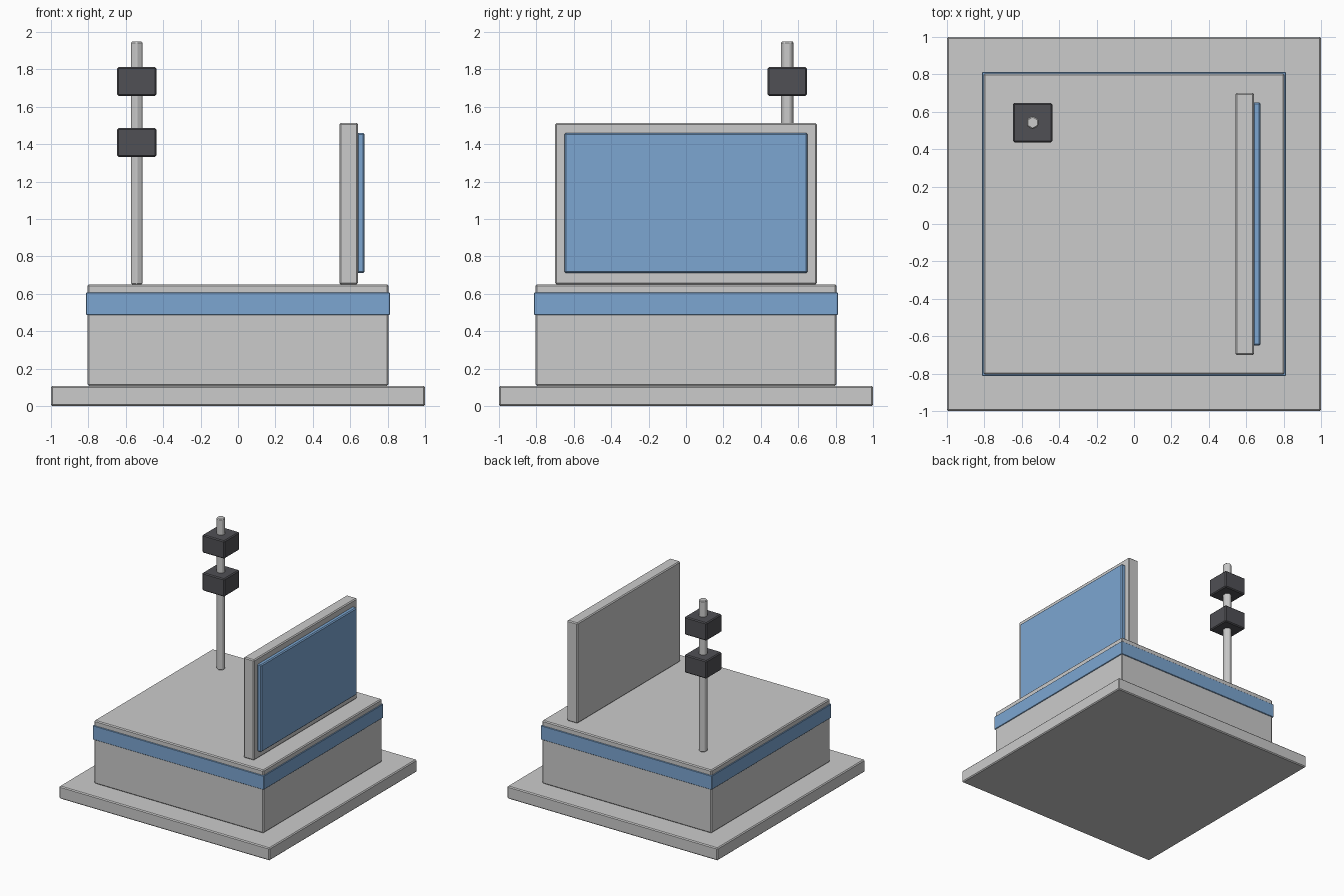
import bpy

if "Cube" in bpy.data.objects:
    bpy.data.objects.remove(bpy.data.objects["Cube"])


def material(name, color):
    m = bpy.data.materials.new(name)
    m.diffuse_color = (*color, 1)
    m.use_nodes = True
    m.node_tree.nodes["Principled BSDF"].inputs["Base Color"].default_value = m.diffuse_color
    return m


BLUE = material("blue", (0.20, 0.38, 0.64))
CHARCOAL = material("charcoal", (0.08, 0.08, 0.09))


def finish(obj, name, bevel, mat):
    obj.name = name
    if mat:
        obj.data.materials.append(mat)
    mod = obj.modifiers.new("edge_chamfer", 'BEVEL')
    mod.width = bevel
    mod.segments = 1
    mod.limit_method = 'ANGLE'
    return obj


def box(name, x, y, z, bevel=0.008, mat=None):
    """Chamfered box from (min, max) ranges on each axis."""
    bpy.ops.mesh.primitive_cube_add(
        size=1, location=[(a + b) / 2 for a, b in (x, y, z)])
    obj = bpy.context.object
    obj.scale = [b - a for a, b in (x, y, z)]
    bpy.ops.object.transform_apply(location=False, rotation=False, scale=True)
    return finish(obj, name, bevel, mat)


def square(name, half, z, **kw):
    return box(name, (-half, half), (-half, half), z, **kw)


# Plinth, main block and the coloured band around it
square("base_slab", 1.0, (0, 0.108))
square("main_block", 0.805, (0.108, 0.65))
square("colour_band", 0.812, (0.487, 0.607), bevel=0.003, mat=BLUE)

# Upright sign board with its raised face
box("sign_board", (0.542, 0.642), (-0.7, 0.7), (0.65, 1.513))
box("sign_face", (0.635, 0.676), (-0.65, 0.65), (0.71, 1.46), mat=BLUE)

# Mast with two boxes threaded on it
MX, MY = -0.542, 0.542
bpy.ops.mesh.primitive_cylinder_add(vertices=6, radius=0.036, depth=1.298,
                                    location=(MX, MY, 1.299))
finish(bpy.context.object, "mast", 0.006, None)
for name, z in (("lower_mast_box", 1.409), ("upper_mast_box", 1.735)):
    box(name, (MX - 0.105, MX + 0.105), (MY - 0.105, MY + 0.105),
        (z - 0.077, z + 0.077), mat=CHARCOAL)
